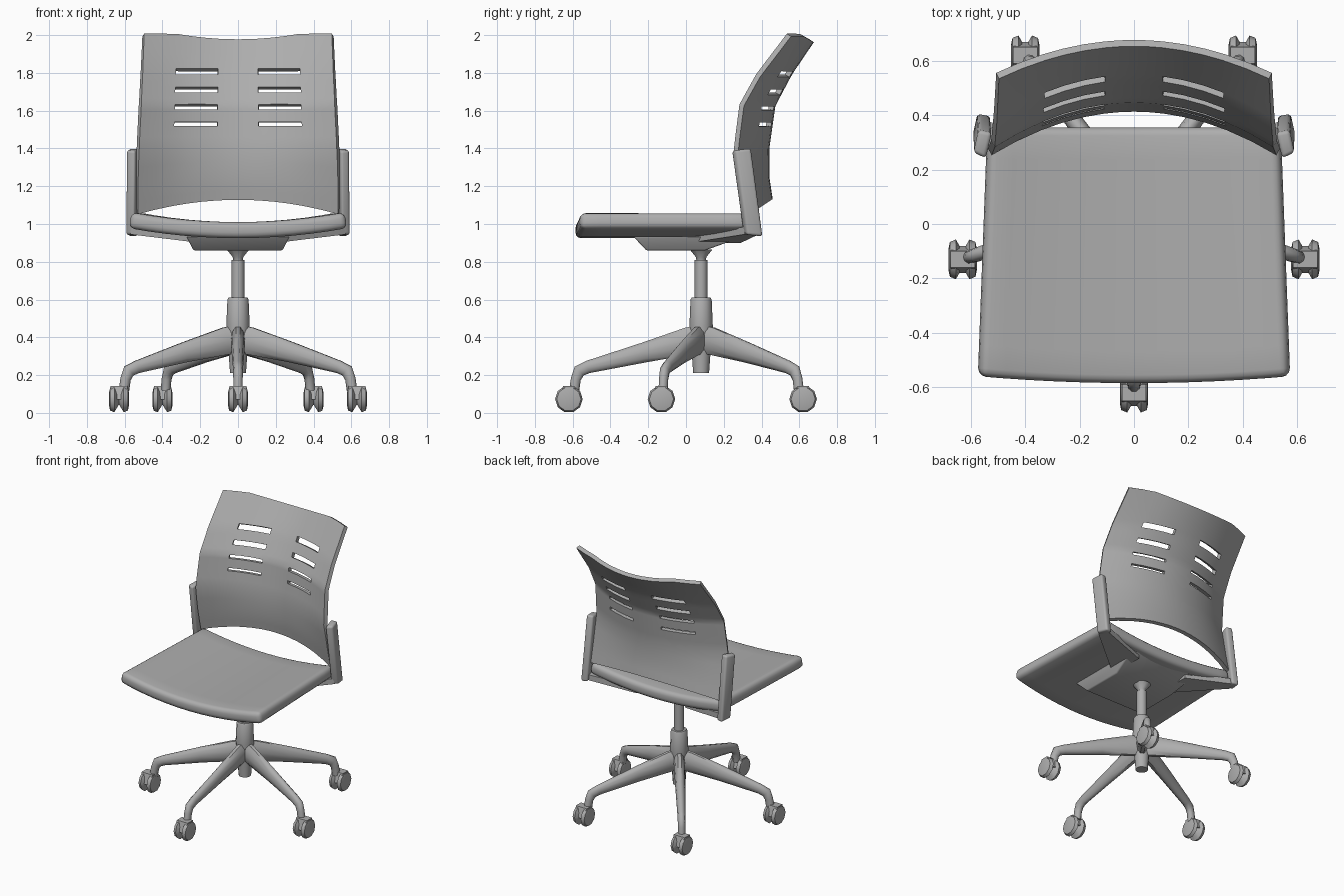
import bpy, bmesh
from math import sin, cos, pi, hypot, radians
from mathutils import Vector

cube = bpy.data.objects.get("Cube")
if cube:
    bpy.data.objects.remove(cube, do_unlink=True)

grey = bpy.data.materials.new("warm_grey_plastic")
grey.use_nodes = True
GREY = (0.42, 0.42, 0.42, 1)
grey.diffuse_color = GREY
for node in grey.node_tree.nodes:
    if node.type == 'BSDF_PRINCIPLED':
        node.inputs["Base Color"].default_value = GREY


def finish(name, bm, thickness=0, offset=0, bevel=0, angle=40):
    """Turn a bmesh into a shaded object, with optional thickness and rounding."""
    mesh = bpy.data.meshes.new(name)
    bm.to_mesh(mesh)
    bm.free()
    mesh.materials.append(grey)
    ob = bpy.data.objects.new(name, mesh)
    bpy.context.collection.objects.link(ob)
    bpy.ops.object.select_all(action='DESELECT')
    ob.select_set(True)
    bpy.context.view_layer.objects.active = ob
    if thickness:
        mod = ob.modifiers.new("thickness", 'SOLIDIFY')
        mod.thickness, mod.offset, mod.use_even_offset = thickness, offset, True
        bpy.ops.object.modifier_apply(modifier=mod.name)
    if bevel:
        mod = ob.modifiers.new("rounding", 'BEVEL')
        mod.width, mod.segments = bevel, 3
        mod.limit_method, mod.angle_limit = 'ANGLE', radians(40)
        bpy.ops.object.modifier_apply(modifier=mod.name)
    bpy.ops.object.shade_smooth_by_angle(angle=radians(angle))
    return ob


def loft(name, rings, **kw):
    """Skin a list of equal point rings and cap both ends."""
    bm = bmesh.new()
    loops = [[bm.verts.new(p) for p in ring] for ring in rings]
    n = len(loops[0])
    for a, b in zip(loops, loops[1:]):
        for i in range(n):
            k = (i + 1) % n
            bm.faces.new((a[i], a[k], b[k], b[i]))
    bm.faces.new(loops[0])
    bm.faces.new(loops[-1])
    bmesh.ops.recalc_face_normals(bm, faces=bm.faces)
    return finish(name, bm, **kw)


def sheet(name, us, vs, point, hole=None, **kw):
    """Grid surface from a point function, leaving out cells where hole is true."""
    bm = bmesh.new()
    grid = [[bm.verts.new(point(u, v)) for v in vs] for u in us]
    for i in range(len(us) - 1):
        for j in range(len(vs) - 1):
            if hole and hole((us[i] + us[i + 1]) / 2, (vs[j] + vs[j + 1]) / 2):
                continue
            bm.faces.new((grid[i][j], grid[i + 1][j], grid[i + 1][j + 1], grid[i][j + 1]))
    return finish(name, bm, **kw)


def lathe(name, centre, axis, profile, n):
    """Turned part: profile holds (distance along axis, radius)."""
    c, rings = Vector(centre), []
    for d, r in profile:
        ring = []
        for i in range(n):
            p, q = r * cos(2 * pi * i / n), r * sin(2 * pi * i / n)
            ring.append(c + Vector((d, p, q) if axis == 'x' else (p, q, d)))
        rings.append(ring)
    return loft(name, rings)


def rect(x0, x1, y0, y1, z):
    return [(x0, y0, z), (x1, y0, z), (x1, y1, z), (x0, y1, z)]


# Central column
HUB = (0, 0.08, 0)
lathe("base_hub", HUB, 'z', [(0.21, 0.042), (0.35, 0.052), (0.46, 0.062), (0.6, 0.056), (0.61, 0.05)], 12)
lathe("gas_column", HUB, 'z', [(0.58, 0.034), (0.81, 0.034)], 12)
lathe("column_socket", HUB, 'z', [(0.8, 0.024), (0.825, 0.028), (0.865, 0.06)], 12)


# Five legs with twin castors
def leg(name, foot):
    away = Vector((foot[0], foot[1] - HUB[1], 0))
    stem = away.length - 0.04
    away.normalize()
    side = Vector((-away.y, away.x, 0))
    # distance out, height, half width, half depth
    path = [(0.0, 0.39, 0.036, 0.08), (0.07, 0.38, 0.038, 0.076), (0.3, 0.32, 0.034, 0.056),
            (stem - 0.06, 0.243, 0.027, 0.035), (stem - 0.015, 0.222, 0.026, 0.035),
            (stem + 0.003, 0.18, 0.025, 0.028), (stem + 0.012, 0.12, 0.025, 0.028)]
    rings = []
    for i, (d, z, hw, hd) in enumerate(path):
        a, b = path[max(i - 1, 0)], path[min(i + 1, len(path) - 1)]
        run, rise = b[0] - a[0], b[1] - a[1]
        length = hypot(run, rise)
        up = away * (-rise / length) + Vector((0, 0, run / length))
        mid = Vector((0, HUB[1], z)) + away * d
        rings.append([mid + side * hw * cos(k * pi / 5) + up * hd * sin(k * pi / 5) for k in range(10)])
    loft(name + "_leg", rings, angle=50)
    x, y = foot
    half = [(0.052, 0.04), (0.047, 0.064), (0.025, 0.073)]
    profile = [(-d, r) for d, r in half] + [(0, 0.03)] + half[::-1]
    lathe(name + "_castor", (x, y, 0.073), 'x', profile, 10)
    loft(name + "_castor_hood", [rect(x - 0.035, x + 0.035, y - 0.05, y + 0.05, 0.07),
                                 rect(x - 0.045, x + 0.045, y - 0.03, y + 0.03, 0.143)])


leg("front", (0, -0.62))
for s, label in ((1, "left"), (-1, "right")):
    leg(label + "_side", (s * 0.63, -0.13))
    leg(label + "_back", (s * 0.4, 0.62))

# Tilt mechanism under the seat
loft("seat_mechanism", [rect(-0.235, 0.235, -0.21, 0.1, 0.86), rect(-0.275, 0.275, -0.28, 0.31, 0.935)], bevel=0.008)


# Dished seat pad, wider at the front
def seat_point(u, v):
    y = -0.585 + 0.025 * u * u + v * (0.94 - 0.025 * u * u)
    return (u * (0.565 - 0.035 * v), y, 1.01 + 0.052 * u * u)


sheet("seat", [i / 6 for i in range(-6, 7)], [i / 8 for i in range(9)], seat_point,
      thickness=0.085, offset=-1, bevel=0.03)

# Curved backrest shell: height, depth at centre, depth at sides
SHELL = [(1.13, 0.445, 0.335), (1.25, 0.427, 0.3), (1.4, 0.427, 0.265),
         (1.63, 0.46, 0.295), (1.8, 0.55, 0.39), (1.97, 0.665, 0.545)]
SLOTS = [(1.518, 1.539), (1.605, 1.628), (1.69, 1.718), (1.785, 1.816)]


def shell_depth(z):
    for a, b in zip(SHELL, SHELL[1:]):
        if z <= b[0] + 1e-6:
            t = (z - a[0]) / (b[0] - a[0])
            return a[1] + t * (b[1] - a[1]), a[2] + t * (b[2] - a[2])
    return SHELL[-1][1:]


def shell_point(u, z):
    centre, edge = shell_depth(z)
    low = max(0, (1.45 - z) / 0.32)
    high = max(0, (z - 1.82) / 0.15)
    rise = 0.03 * high * min(1, (u / 0.66) ** 2) - 0.075 * low * u * u
    width = 0.53 - 0.05 * max(z - 1.4, -0.1)
    return (u * width, centre + (edge - centre) * u * u, z + rise)


def in_slot(u, z):
    return 0.21 < abs(u) < 0.655 and any(a < z < b for a, b in SLOTS)


half = [0.1, 0.21, 0.36, 0.51, 0.655, 0.83, 1]
columns = [-u for u in half[::-1]] + [0] + half
rows = sorted([1.13, 1.18, 1.25, 1.33, 1.4, 1.46, 1.57, 1.66, 1.75, 1.88, 1.97] + [z for s in SLOTS for z in s])
sheet("backrest", columns, rows, shell_point, hole=in_slot, thickness=0.028)

# Side posts joining seat frame and backrest
for s, label in ((1, "left"), (-1, "right")):
    top = [(0.59, 0.262, 1.39), (0.545, 0.24, 1.387), (0.522, 0.335, 1.4), (0.572, 0.345, 1.4)]
    foot = [(x + 0.004, y + 0.062, 0.945 - (y - 0.24) * 0.1) for x, y, z in top]
    loft(label + "_back_post", [[(s * x, y, z) for x, y, z in ring] for ring in (foot, top)], bevel=0.014)
    inner = [(0.2, 0.02, 0.9), (0.2, 0.29, 0.9), (0.2, 0.29, 0.945), (0.2, 0.02, 0.945)]
    outer = [(0.57, 0.31, 0.945), (0.57, 0.385, 0.945), (0.57, 0.385, 0.985), (0.57, 0.31, 0.985)]
    loft(label + "_seat_bracket", [[(s * x, y, z) for x, y, z in ring] for ring in (inner, outer)])
